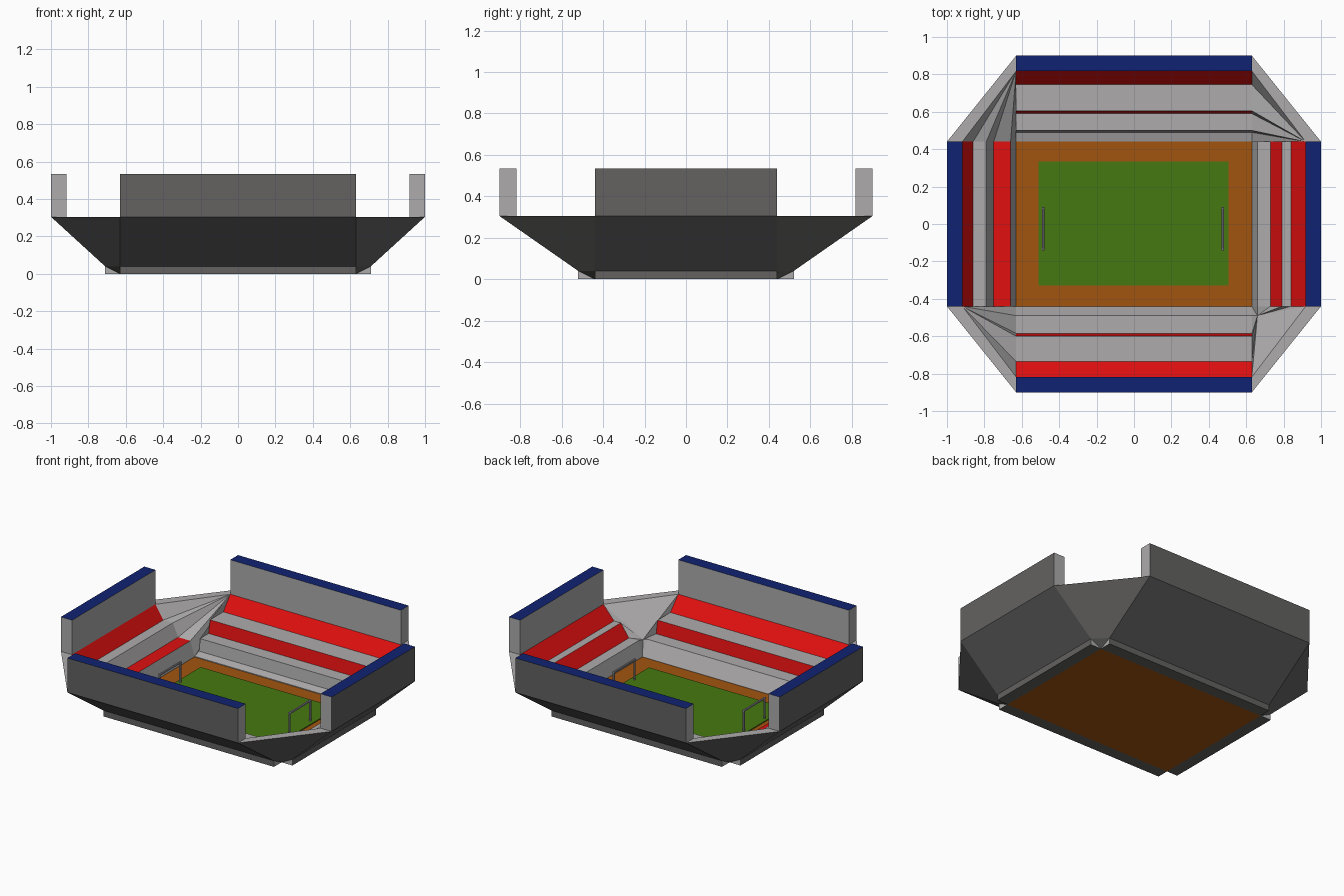
import bpy, bmesh
from mathutils import Vector

if "Cube" in bpy.data.objects:
    bpy.data.objects.remove(bpy.data.objects["Cube"])


def material(name, r, g, b):
    m = bpy.data.materials.new(name)
    m.diffuse_color = (r, g, b, 1)
    m.use_nodes = True
    m.node_tree.nodes["Principled BSDF"].inputs["Base Color"].default_value = m.diffuse_color
    return m


LIGHT = material("light concrete", 0.42, 0.41, 0.41)
DARK = material("dark cladding", 0.125, 0.122, 0.12)
RED = material("red seats", 0.75, 0.005, 0.005)
BLUE = material("blue roof", 0.005, 0.016, 0.17)
GREEN = material("green grass", 0.06, 0.19, 0.005)
ORANGE = material("orange track", 0.36, 0.09, 0.005)
METAL = material("goal metal", 0.36, 0.36, 0.42)

IN_X, IN_Y = 0.63, 0.44          # inner edge of the bowl
WALL, RIM, TOP = 0.082, 0.305, 0.535
LOW, STEP1, STEP2 = 0.035, 0.13, 0.215


def finish(bm, name, mats):
    mesh = bpy.data.meshes.new(name)
    bm.to_mesh(mesh)
    bm.free()
    for m in mats:
        mesh.materials.append(m)
    ob = bpy.data.objects.new(name, mesh)
    bpy.context.collection.objects.link(ob)
    return ob


def box(name, lo, hi, mat):
    bm = bmesh.new()
    bmesh.ops.create_cube(bm, size=1)
    lo, hi = Vector(lo), Vector(hi)
    for v in bm.verts:
        v.co = (lo + hi) / 2 + v.co * (hi - lo)
    return finish(bm, name, [mat])


# Terrace cross-sections from the top step down: (distance from centre, height);
# second list gives which descending segments are seats
X_POS = ([(0.84, STEP2), (0.79, STEP2), (0.73, STEP1), (0.66, STEP1)], [0, 2])
X_NEG = ([(0.86, STEP2), (0.79, STEP2), (0.75, STEP1), (0.66, STEP1)], [0, 3])
Y_POS = ([(0.745, STEP2), (0.605, STEP2), (0.59, STEP1), (0.50, STEP1), (0.49, 0.05)], [0, 2])
Y_NEG = ([(0.735, STEP2), (0.60, STEP2), (0.585, STEP1), (0.49, STEP1)], [0, 2])

bm = bmesh.new()


def face(points, mat):
    f = bm.faces.new([bm.verts.new(p) for p in points])
    f.material_index = mat


def place(axis, sign, d, t, z):
    return Vector((sign * d, t, z)) if axis == 0 else Vector((t, sign * d, z))


def sections(axis, steps):
    inner, out = (IN_X, 1.0) if axis == 0 else (IN_Y, 0.9)
    outer = [(inner, 0), (inner + 0.08, 0), (inner + 0.08, 0.04), (out, RIM)]
    inside = [(out - WALL, RIM)] + steps + [(inner, LOW)]
    roof = [(out, TOP), (out - WALL, TOP)]
    return outer, roof, inside


# Four straight stands
stands = {(0, 1): X_POS, (0, -1): X_NEG, (1, 1): Y_POS, (1, -1): Y_NEG}
for (axis, sign), (steps, seats) in stands.items():
    half = IN_Y if axis == 0 else IN_X
    outer, roof, inside = sections(axis, steps)
    loop = outer + roof + inside
    mats = [1, 1, 1, 1, 3, 0] + [2 if i in seats else 0 for i in range(len(inside) - 1)] + [0]
    for i, m in enumerate(mats):
        a, b = loop[i], loop[(i + 1) % len(loop)]
        face([place(axis, sign, a[0], -half, a[1]), place(axis, sign, b[0], -half, b[1]),
              place(axis, sign, b[0], half, b[1]), place(axis, sign, a[0], half, a[1])], m)
    for t in (-half, half):      # ends of the upper wall
        face([place(axis, sign, d, t, z) for d, z in [outer[3]] + roof + [inside[0]]], 0)

# Four corners: rim, fanned inside slope, outer cladding
for sx in (1, -1):
    for sy in (1, -1):
        ox, _, ix = sections(0, stands[(0, sx)][0])
        oy, _, iy = sections(1, stands[(1, sy)][0])
        A = [place(0, sx, d, sy * IN_Y, z) for d, z in ix]
        B = [place(1, sy, d, sx * IN_X, z) for d, z in iy]
        OA = [place(0, sx, d, sy * IN_Y, z) for d, z in ox]
        OB = [place(1, sy, d, sx * IN_X, z) for d, z in oy]
        face([OA[3], OB[3], B[0], A[0]], 0)
        if sx == 1 and sy == -1:
            apex = Vector((0.66, -0.49, STEP1 - 0.01))
        else:
            apex = B[0] if (sx, sy) == (-1, 1) else A[0]
        ring = A + B[-2::-1]
        for i in range(len(ring)):
            p, q = ring[i], ring[(i + 1) % len(ring)]
            if (p - apex).length > 1e-5 and (q - apex).length > 1e-5:
                face([apex, p, q], 0)
        face(OA[:3], 0)
        face(OB[:3], 0)
        face([OA[0], OA[2], OB[2]], 1)
        face([OA[2], OA[3], OB[3], OB[2]], 1)

bmesh.ops.remove_doubles(bm, verts=bm.verts, dist=1e-4)
bmesh.ops.recalc_face_normals(bm, faces=bm.faces)
finish(bm, "stadium_bowl", [LIGHT, DARK, RED, BLUE])

# Track and pitch
box("track", (-IN_X, -IN_Y, 0), (IN_X, IN_Y, 0.03), ORANGE)
box("pitch", (-0.51, -0.33, 0.03), (0.505, 0.333, 0.036), GREEN)


# Goals made of round bars
def bar(name, a, b, r=0.007):
    a, b = Vector(a), Vector(b)
    bpy.ops.mesh.primitive_cylinder_add(vertices=8, radius=r, depth=(b - a).length, location=(a + b) / 2)
    ob = bpy.context.object
    ob.name = name
    ob.rotation_euler = (b - a).to_track_quat('Z', 'Y').to_euler()
    ob.data.materials.append(METAL)


for x in (-0.485, 0.475):
    for y in (-0.135, 0.083):
        bar("goal_post", (x, y, 0.03), (x, y, 0.175))
    bar("goal_crossbar", (x, -0.142, 0.17), (x, 0.09, 0.17))
